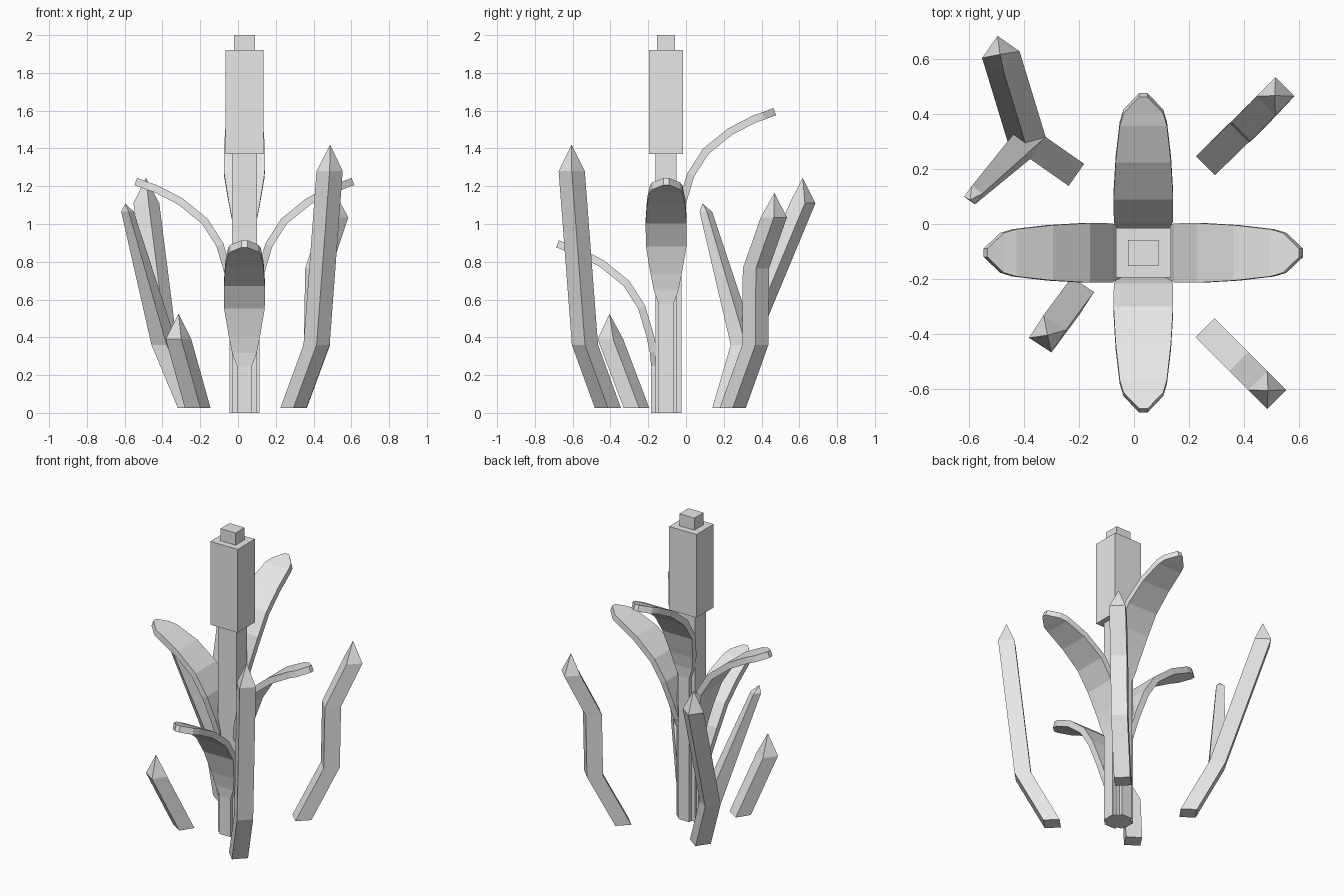
import bpy, bmesh
from math import cos, sin, pi, radians
from mathutils import Vector

cube = bpy.data.objects.get("Cube")
if cube:
    bpy.data.objects.remove(cube, do_unlink=True)

grey = bpy.data.materials.new("light_grey")
grey.use_nodes = True
grey.diffuse_color = (0.8, 0.8, 0.8, 1)
grey.node_tree.nodes["Principled BSDF"].inputs["Base Color"].default_value = (0.8, 0.8, 0.8, 1)

STEM = Vector((0.034, -0.105, 0))


def loft(name, rings):
    """Skin a list of four-point rings; a one-point ring closes to an apex."""
    bm = bmesh.new()
    rows = [[bm.verts.new(p) for p in ring] for ring in rings]
    for a, b in zip(rows, rows[1:]):
        for i in range(4):
            j = (i + 1) % 4
            if len(b) == 1:
                bm.faces.new((a[i], a[j], b[0]))
            else:
                bm.faces.new((a[i], a[j], b[j], b[i]))
    bm.faces.new(rows[0][::-1])
    if len(rows[-1]) == 4:
        bm.faces.new(rows[-1])
    bmesh.ops.recalc_face_normals(bm, faces=bm.faces)
    mesh = bpy.data.meshes.new(name)
    bm.to_mesh(mesh)
    bm.free()
    mesh.materials.append(grey)
    obj = bpy.data.objects.new(name, mesh)
    bpy.context.collection.objects.link(obj)
    return obj


def rect(center, w, d, angle=0):
    """Horizontal rectangle turned about its centre."""
    c, s = cos(angle), sin(angle)
    pts = []
    for sx, sy in ((-1, -1), (1, -1), (1, 1), (-1, 1)):
        x, y = sx * w / 2, sy * d / 2
        pts.append(Vector(center) + Vector((x * c - y * s, x * s + y * c, 0)))
    return pts


def box(name, w, d, z0, z1):
    loft(name, [rect(STEM + Vector((0, 0, z)), w, d) for z in (z0, z1)])


# Central stem, flower spike and its tip
box("stem", 0.132, 0.112, 0, 1.37)
box("flower_spike", 0.2, 0.18, 1.37, 1.92)
box("spike_tip", 0.11, 0.095, 1.92, 2.0)

# Leaf outline: distance from the stem, height above the blade base, width
BLADE = [(0.06, 0.0, 0.08), (0.066, 0.07, 0.13), (0.085, 0.16, 0.165),
         (0.13, 0.31, 0.215), (0.21, 0.435, 0.217), (0.34, 0.54, 0.202),
         (0.47, 0.607, 0.172), (0.515, 0.622, 0.145), (0.575, 0.645, 0.03)]


def leaf(name, angle, base, thick=0.04):
    out = Vector((cos(angle), sin(angle), 0))
    side = Vector((-sin(angle), cos(angle), 0))
    up = Vector((0, 0, 1))
    path = [(0.06, 0, 0.08)] + [(r, base + z, w) for r, z, w in BLADE]
    pts = [STEM + out * r + up * z for r, z, w in path]
    rings = []
    for i, p in enumerate(pts):
        before = (p - pts[i - 1]).normalized() if i else Vector()
        after = (pts[i + 1] - p).normalized() if i + 1 < len(pts) else Vector()
        n = side.cross((before + after).normalized()) * thick / 2
        half = side * path[i][2] / 2
        rings.append([p - half - n, p + half - n, p + half + n, p - half + n])
    loft(name, rings)


for name, angle, base in (("front_leaf", -pi / 2, 0.25), ("left_leaf", 0, 0.58),
                          ("right_leaf", pi, 0.58), ("back_leaf", pi / 2, 0.95)):
    leaf(name, angle, base)


# Bent square stalks ending in a pointed tip
def stalk(name, degrees, centers, apex, size=0.098, end=0.098):
    last = len(centers) - 1
    rings = [rect(c, end if i == last else size, end if i == last else size,
                  radians(degrees)) for i, c in enumerate(centers)]
    loft(name, rings + [[Vector(apex)]])


stalk("front_left_stalk", 45,
      [(0.293, -0.413, 0.025), (0.416, -0.535, 0.36), (0.485, -0.605, 1.28)],
      (0.488, -0.606, 1.42))
stalk("front_right_stalk", -33,
      [(-0.213, -0.262, 0.025), (-0.315, -0.4, 0.39)], (-0.315, -0.405, 0.525))
stalk("back_left_stalk", 45,
      [(0.295, 0.247, 0.025), (0.418, 0.367, 0.36), (0.425, 0.37, 0.765),
       (0.515, 0.465, 1.035)], (0.513, 0.468, 1.165))

# Forked stalk: trunk with a thick and a thin branch
fork = (-0.39, 0.305, 0.36)
stalk("forked_stalk", 55, [(-0.25, 0.207, 0.025), fork, (-0.485, 0.617, 1.11)],
      (-0.488, 0.618, 1.245))
stalk("thin_branch", 55, [fork, (-0.585, 0.105, 1.065)], (-0.597, 0.088, 1.108),
      end=0.048)
